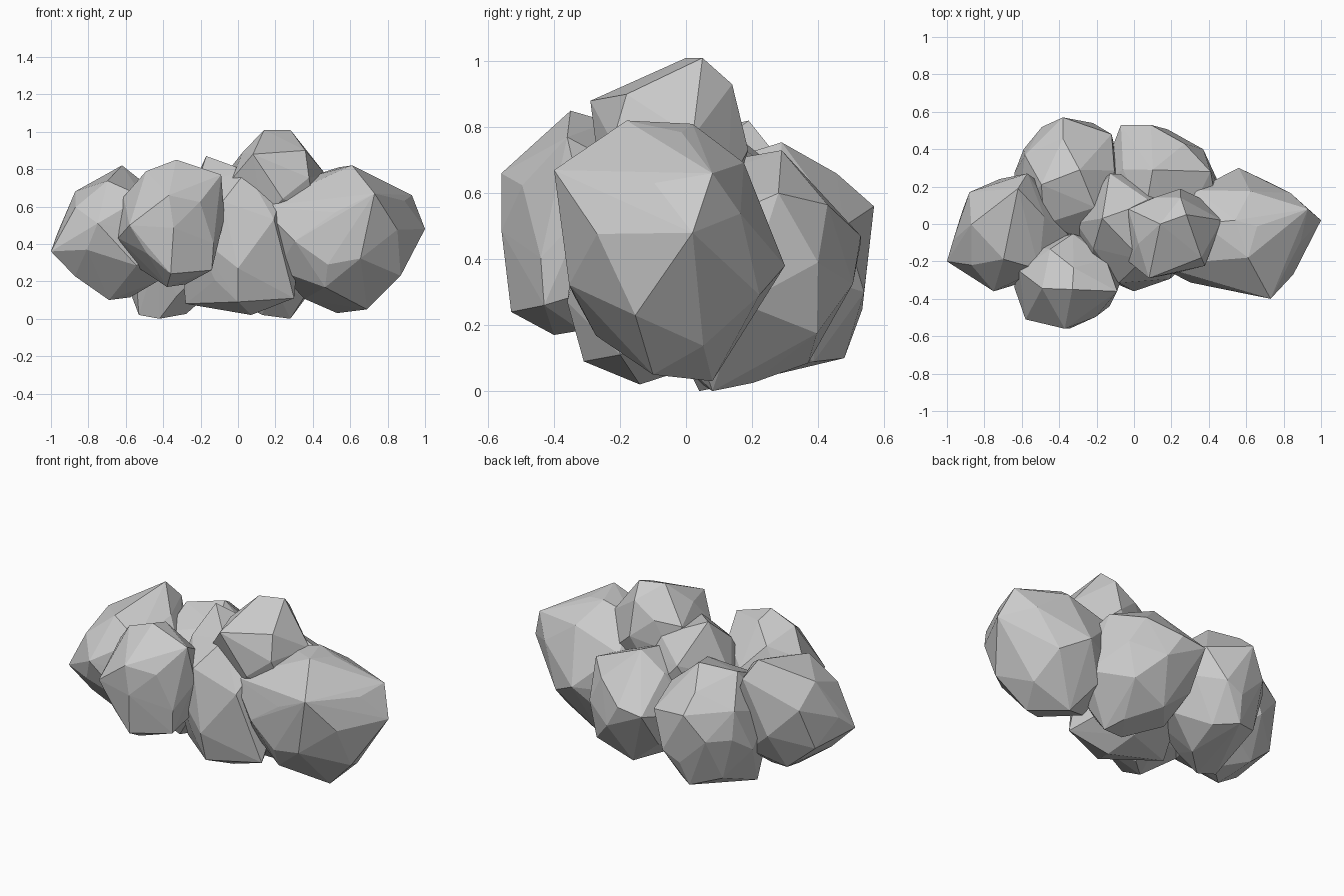
import bpy, bmesh, math
from mathutils import Vector


def boulder(name, centre, radii, corners, turn):
    """Faceted lump: hull of a coarse ellipsoid plus a few prominent corners."""
    bm = bmesh.new()
    n = 24
    for i in range(n):
        h = 1 - (2 * i + 1) / n
        r = math.sqrt(1 - h * h)
        a = i * 2.39996 + turn
        p = Vector((r * math.cos(a), r * math.sin(a), h))
        p = Vector(c + s * v for c, s, v in zip(centre, radii, p))
        # leave room around the prominent corners so facets stay large
        if all((p - Vector(q)).length > 0.12 for q in corners):
            bm.verts.new(p)
    for q in corners:
        bm.verts.new(q)
    res = bmesh.ops.convex_hull(bm, input=bm.verts[:])
    spare = {e for e in res["geom_interior"] + res["geom_unused"]
             if isinstance(e, bmesh.types.BMVert)}
    bmesh.ops.delete(bm, geom=list(spare), context='VERTS')
    bmesh.ops.recalc_face_normals(bm, faces=bm.faces[:])
    mesh = bpy.data.meshes.new(name)
    bm.to_mesh(mesh)
    bm.free()
    obj = bpy.data.objects.new(name, mesh)
    bpy.context.collection.objects.link(obj)


# Large lump on the right
boulder("right_lump", (.55, -.05, .43), (.41, .33, .37),
        [(1, .02, .48), (.93, .08, .66), (.61, -.18, .82), (.54, .02, .81),
         (.73, -.4, .67), (.48, -.34, .29), (.53, .08, .03), (.69, -.1, .05),
         (.12, -.22, .6), (.56, .3, .38)], 0.4)

# Small lump at the front left
boulder("front_lump", (-.36, -.3, .5), (.29, .26, .33),
        [(-.33, -.35, .85), (-.37, -.56, .66), (-.36, -.53, .24),
         (-.58, -.51, .5), (-.14, -.43, .26), (-.09, -.36, .77),
         (-.38, -.4, .17)], 1.1)

# Left end
boulder("left_lump", (-.65, -.05, .44), (.32, .3, .34),
        [(-1, -.2, .36), (-.88, .17, .57), (-.62, .19, .82),
         (-.57, .27, .72), (-.75, -.36, .51), (-.69, -.1, .1)], 2.0)

# Back left
boulder("back_left_lump", (-.35, .22, .39), (.3, .34, .38),
        [(-.38, .57, .56), (-.22, .54, .3), (-.59, .4, .4),
         (-.42, .04, 0), (-.53, .07, .02), (-.36, .48, .1),
         (-.12, .48, .5)], 0.8)

# Back middle
boulder("back_middle_lump", (.15, .17, .37), (.34, .34, .36),
        [(.09, .53, .47), (-.07, .53, .45), (.37, .4, .39), (.1, .29, .73),
         (.41, .28, .6), (.28, .08, 0), (.13, .05, .02)], 1.7)

# Peak
boulder("top_lump", (.22, -.04, .72), (.27, .23, .27),
        [(.14, 0, 1.01), (.28, .05, 1.01), (.08, -.29, .88),
         (.36, -.18, .9), (-.03, .08, .82), (.25, .14, .93),
         (.47, .02, .77), (-.03, -.2, .75)], 0.2)

# Core joining the others
boulder("core_lump", (0, -.05, .45), (.33, .31, .39),
        [(-.17, .03, .87), (-.13, .27, .68), (.07, -.14, .02),
         (-.28, -.08, .08), (.3, -.2, .11), (0, -.31, .09),
         (0, -.36, .27)], 2.6)
